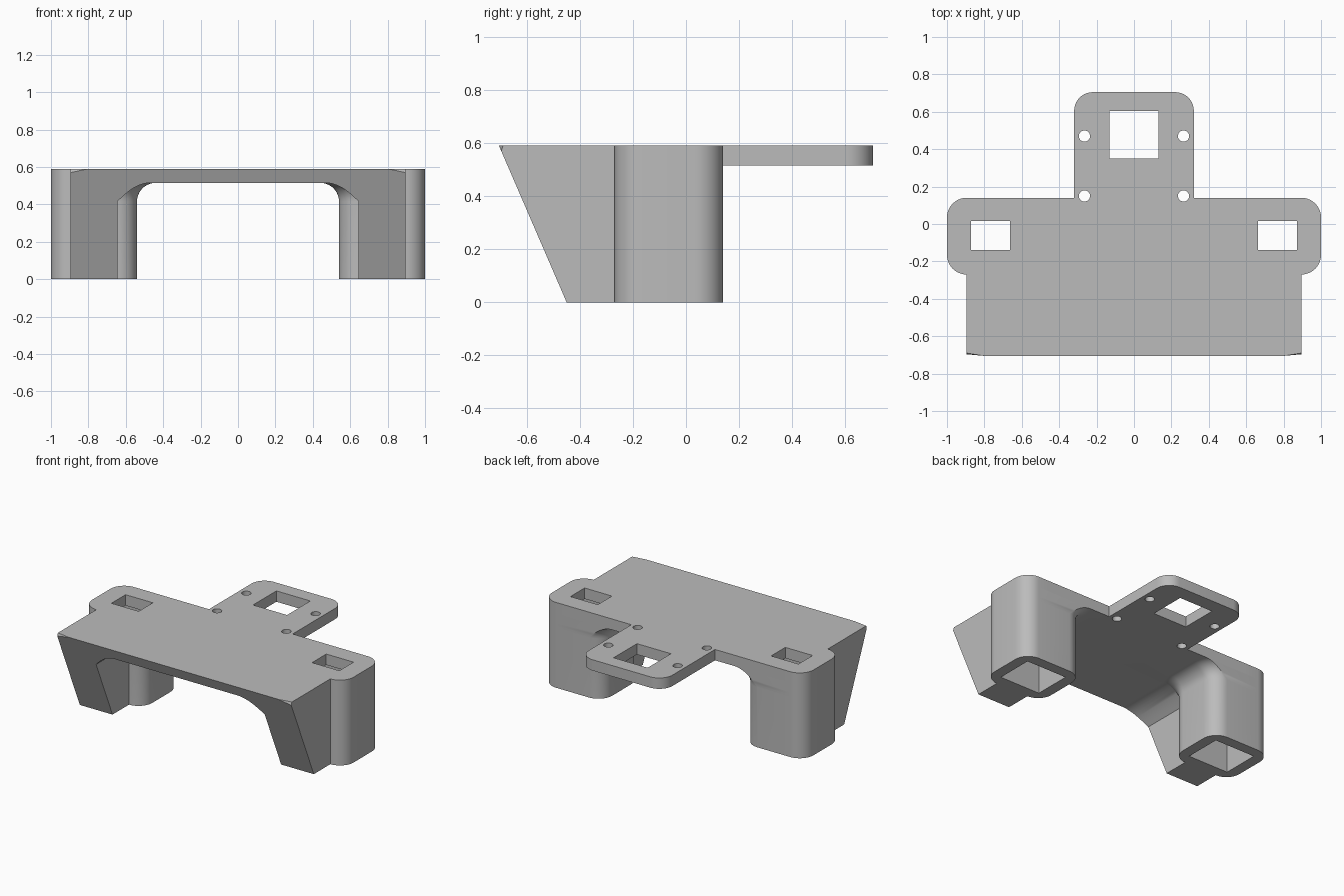
import bpy, bmesh
from math import sin, cos, pi, asin, sqrt, radians
from mathutils import Vector

cube = bpy.data.objects.get("Cube")
if cube:
    bpy.data.objects.remove(cube, do_unlink=True)

H, T = 0.59, 0.075              # total height, deck thickness
YB, YF = 0.14, -0.27            # back and front of the leg columns
R, F = 0.105, 0.10              # corner radius, fillet radius under the deck
XI, XO = 0.645, 0.895           # inner and outer corner centres of a column
ZU = H - T                      # underside of the deck

grey = bpy.data.materials.new("plain grey")
grey.use_nodes = True
grey.diffuse_color = (0.5, 0.5, 0.5, 1)
grey.node_tree.nodes["Principled BSDF"].inputs["Base Color"].default_value = (0.5, 0.5, 0.5, 1)


def finish(name, bm):
    bmesh.ops.recalc_face_normals(bm, faces=bm.faces)
    me = bpy.data.meshes.new(name)
    bm.to_mesh(me)
    bm.free()
    me.materials.append(grey)
    ob = bpy.data.objects.new(name, me)
    bpy.context.collection.objects.link(ob)
    return ob


def loft(rings):
    """Closed solid through rings that have equal point counts."""
    bm = bmesh.new()
    rows = [[bm.verts.new(p) for p in ring] for ring in rings]
    n = len(rows[0])
    for a, b in zip(rows, rows[1:]):
        for i in range(n):
            j = (i + 1) % n
            bm.faces.new((a[i], a[j], b[j], b[i]))
    bm.faces.new(rows[0][::-1])
    bm.faces.new(rows[-1])
    return bm


def prism(name, outline, z0, z1):
    return finish(name, loft([[(x, y, z) for x, y in outline] for z in (z0, z1)]))


def rect(x0, x1, y0, y1):
    return [(x0, y0), (x1, y0), (x1, y1), (x0, y1)]


def arc(cx, cy, r, a0, a1, n=10):
    return [(cx + r * cos(a0 + (a1 - a0) * i / n), cy + r * sin(a0 + (a1 - a0) * i / n))
            for i in range(n + 1)]


def combine(target, other, op):
    m = target.modifiers.new("join", 'BOOLEAN')
    m.operation, m.solver, m.object = op, 'EXACT', other
    bpy.context.view_layer.objects.active = target
    bpy.ops.object.modifier_apply(modifier=m.name)
    bpy.data.objects.remove(other, do_unlink=True)


# Fillet steps: (outward growth of the column, height)
fillet = [(F * (1 - cos(t)), ZU - F + F * sin(t)) for t in [i * pi / 20 for i in range(11)]]


# Leg column: rounded block flaring into the deck on its inner side
def column(name, s):
    rings = []
    for e, z in [(0, 0)] + fillet + [(F, H)]:
        r = R + e
        a = asin(R / r)
        pts = (arc(XI, YB - R, r, pi - a, pi) + arc(XI, YF + R, r, pi, pi + a)
               + arc(XO, YF + R, R, 1.5 * pi, 2 * pi) + arc(XO, YB - R, R, 0, pi / 2))
        rings.append([(s * x, y, z) for x, y in pts])
    return finish(name, loft(rings))


# Front apron: arch section carried forward to a sloping face
def slope(z):
    return -0.45 - 0.255 * z / H


half = [(XO, H), (XO, 0), (XI, 0)]
half += [(XI - sqrt(max(0, (R + e) ** 2 - R ** 2)), z) for e, z in fillet]
section = half + [(-x, z) for x, z in reversed(half)]
bm = loft([[(x, YF, z) for x, z in section], [(x, slope(z), z) for x, z in section]])
for s in (-1, 1):               # small clipped top corners
    a = Vector((s * XO, slope(0.57), 0.57))
    b = Vector((s * 0.80, slope(H), H))
    c = Vector((s * XO, -0.69, H))
    n = (b - a).cross(c - a)
    if n.y > 0:
        n = -n
    cut = bmesh.ops.bisect_plane(bm, geom=bm.verts[:] + bm.edges[:] + bm.faces[:],
                                 plane_co=a, plane_no=n, clear_outer=True, dist=1e-5)
    bmesh.ops.holes_fill(bm, edges=[e for e in bm.edges if e.is_boundary], sides=0)
body = finish("bracket_body", bm)

# Rear deck, tail tab and the two columns
combine(body, prism("deck", rect(-0.8, 0.8, YF - 0.03, YB), ZU, H), 'UNION')
tail = [(-0.32, 0.05), (0.32, 0.05)] + arc(0.22, 0.605, 0.10, 0, pi / 2)
tail += arc(-0.22, 0.605, 0.10, pi / 2, pi)
combine(body, prism("tail_tab", tail, ZU, H), 'UNION')
for s in (-1, 1):
    combine(body, column("leg_column", s), 'UNION')

# Openings: tail window, screw holes, leg slots and the wider leg sockets
combine(body, prism("window_cut", rect(-0.13, 0.13, 0.35, 0.605), 0.4, 0.7), 'DIFFERENCE')
for s in (-1, 1):
    for y in (0.15, 0.47):
        hole = arc(s * 0.265, y, 0.03, 0, 2 * pi, 24)[:-1]
        combine(body, prism("screw_cut", hole, 0.4, 0.7), 'DIFFERENCE')
    x0, x1 = sorted((s * 0.663, s * 0.872))
    combine(body, prism("slot_cut", rect(x0, x1, -0.138, 0.017), 0.3, 0.7), 'DIFFERENCE')
    x0, x1 = sorted((s * 0.615, s * 0.925))
    combine(body, prism("socket_cut", rect(x0, x1, -0.195, 0.065), -0.1, ZU), 'DIFFERENCE')

# Smooth rounded walls, crisp edges
bpy.ops.object.select_all(action='DESELECT')
body.select_set(True)
bpy.context.view_layer.objects.active = body
bpy.ops.object.shade_smooth_by_angle(angle=radians(30))
